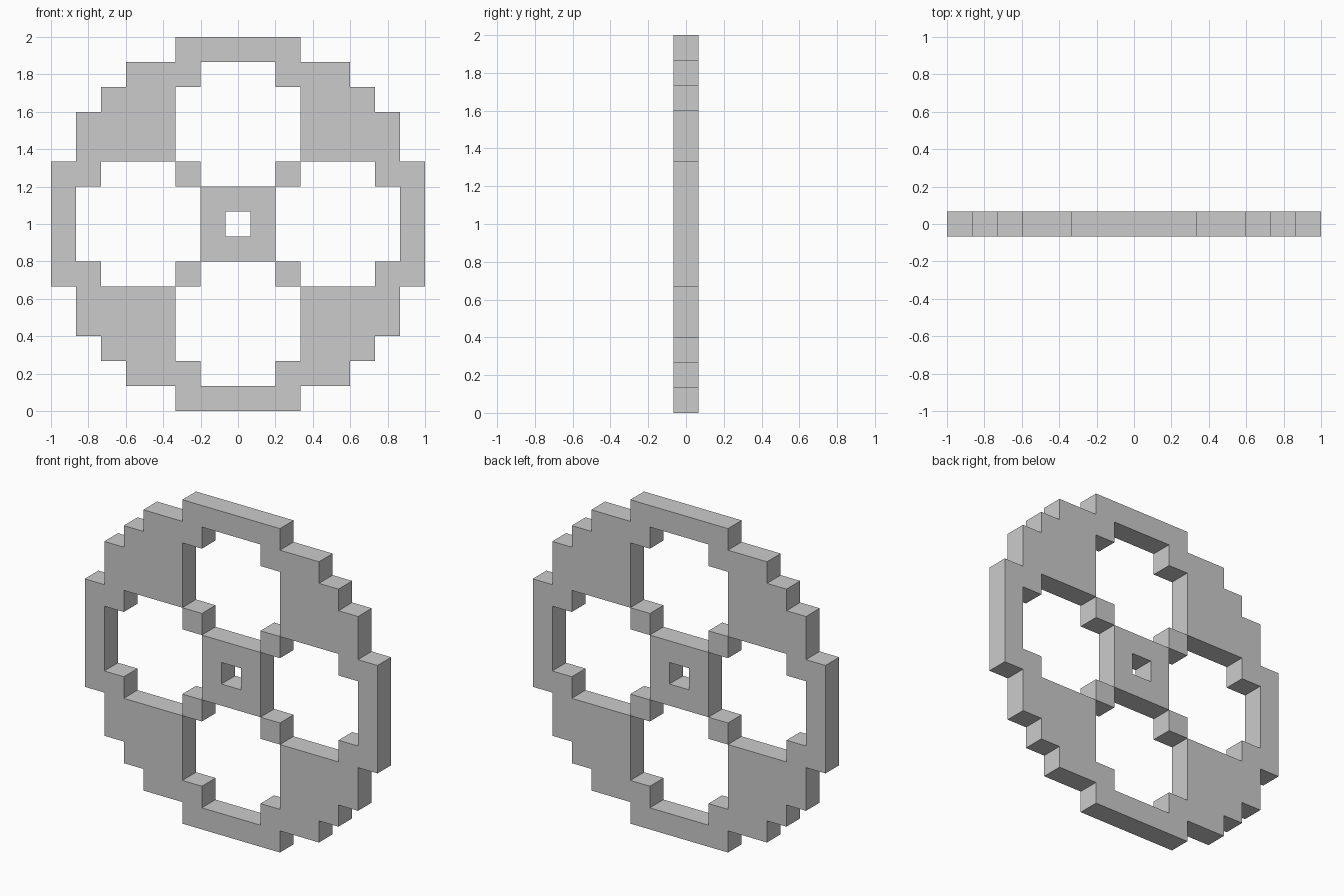
import bpy, bmesh
from mathutils import Vector

if "Cube" in bpy.data.objects:
    bpy.data.objects.remove(bpy.data.objects["Cube"])

U = 2 / 15                      # one block of the stepped wheel
CENTRE = Vector((0, 0, 1))


def four_way(quarter):
    """Repeat a quarter outline clockwise around the wheel centre."""
    points, q = [], quarter
    for _ in range(4):
        points += q
        q = [(z, -x) for x, z in q]
    return points


def plate(name, loops):
    """Fill nested outlines in the XZ plane and extrude to one block thick."""
    bm = bmesh.new()
    edges = []
    for loop in loops:
        vs = [bm.verts.new(CENTRE + Vector((x * U, -U / 2, z * U))) for x, z in loop]
        edges += [bm.edges.new((v, vs[(i + 1) % len(vs)])) for i, v in enumerate(vs)]
    bmesh.ops.triangle_fill(bm, edges=edges, use_beauty=True, use_dissolve=False)
    ext = bmesh.ops.extrude_face_region(bm, geom=bm.faces[:])
    top = [g for g in ext["geom"] if isinstance(g, bmesh.types.BMVert)]
    bmesh.ops.translate(bm, verts=top, vec=(0, U, 0))
    bmesh.ops.recalc_face_normals(bm, faces=bm.faces[:])
    mesh = bpy.data.meshes.new(name)
    bm.to_mesh(mesh)
    bm.free()
    obj = bpy.data.objects.new(name, mesh)
    bpy.context.collection.objects.link(obj)
    return obj


# Stepped rim with its four solid corner panels
outer = [(2.5, 7.5), (2.5, 6.5), (4.5, 6.5), (4.5, 5.5), (5.5, 5.5),
         (5.5, 4.5), (6.5, 4.5), (6.5, 2.5), (7.5, 2.5)]
inner = [(1.5, 6.5), (1.5, 5.5), (2.5, 5.5), (2.5, 2.5),
         (5.5, 2.5), (5.5, 1.5), (6.5, 1.5)]
plate("wheel_rim", [four_way(outer), four_way(inner)])

# Square hub with axle hole
plate("hub", [four_way([(1.5, 1.5)]), four_way([(0.5, 0.5)])])

# Single-block spokes joining hub corners to the panels
for side, sx in (("left", -1), ("right", 1)):
    for level, sz in (("lower", -1), ("upper", 1)):
        bpy.ops.mesh.primitive_cube_add(size=U, location=CENTRE + Vector((sx * 2 * U, 0, sz * 2 * U)))
        bpy.context.object.name = f"spoke_{level}_{side}"
